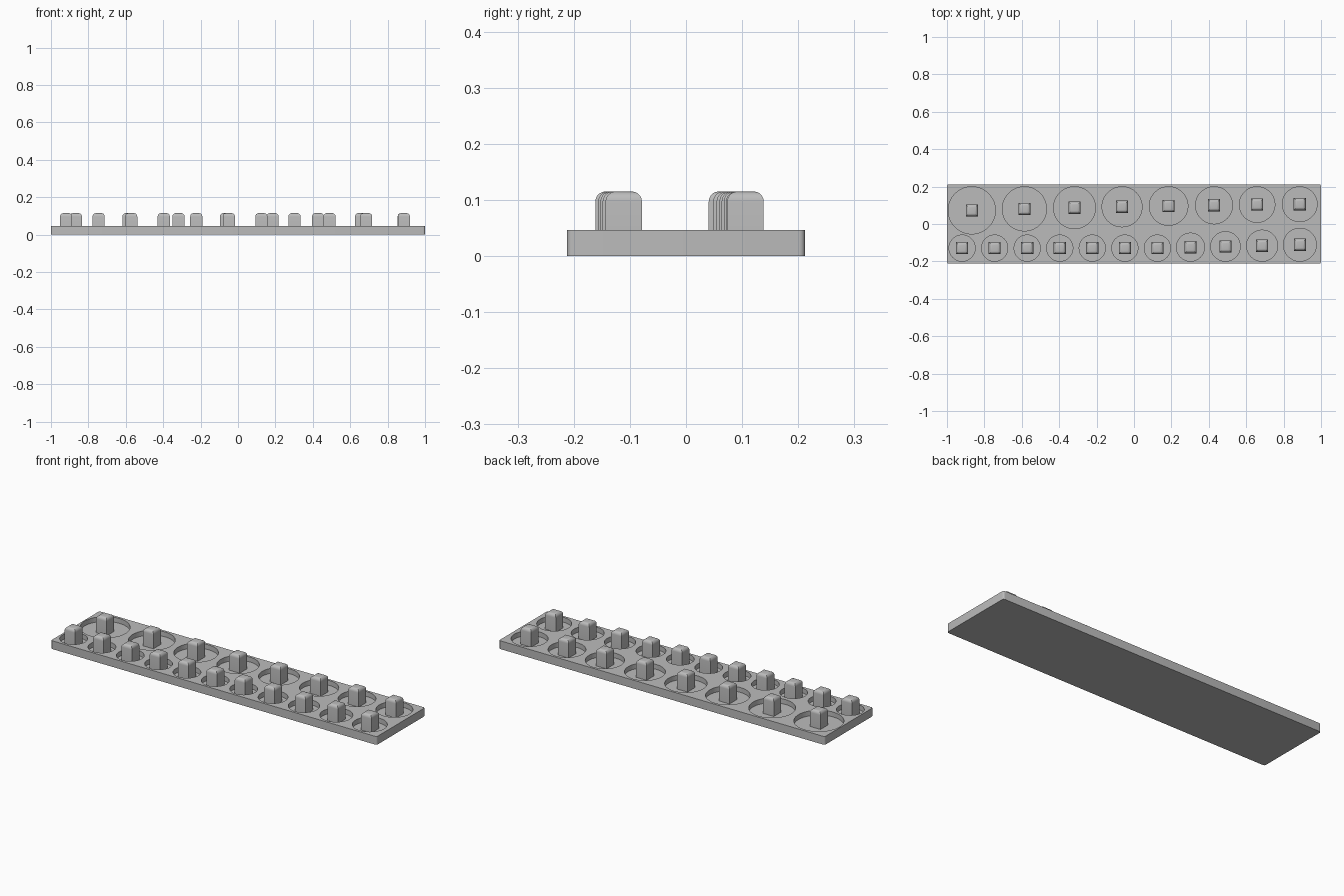
import bpy
import bmesh
import math
from mathutils import Matrix, Vector

default = bpy.data.objects.get("Cube")
if default:
    bpy.data.objects.remove(default, do_unlink=True)

HALF_DEPTH = 0.212     # tray half size in y
TRAY_TOP = 0.046
FLOOR = 0.019          # bottom of the round pockets
POST_TOP = 0.115
POST_WIDTH = 0.065
RIM = 0.199            # outer tangent line of every pocket

# (x, pocket radius) along each row
BACK_ROW = [(-0.867, 0.126), (-0.586, 0.118), (-0.318, 0.112), (-0.064, 0.107),
            (0.185, 0.103), (0.428, 0.099), (0.658, 0.095), (0.886, 0.093)]
FRONT_ROW = [(-0.919 + 0.174 * i, 0.07) for i in range(7)]
FRONT_ROW += [(0.302, 0.075), (0.489, 0.079), (0.685, 0.083), (0.887, 0.088)]
SLOTS = [("back", x, RIM - r, r) for x, r in BACK_ROW]
SLOTS += [("front", x, r - RIM, r) for x, r in FRONT_ROW]

grey = bpy.data.materials.new("light grey plastic")
grey.use_nodes = True
grey.diffuse_color = (0.5, 0.5, 0.5, 1)
grey.node_tree.nodes["Principled BSDF"].inputs["Base Color"].default_value = (0.5, 0.5, 0.5, 1)


def make_object(name, bm):
    bmesh.ops.recalc_face_normals(bm, faces=bm.faces)
    mesh = bpy.data.meshes.new(name)
    bm.to_mesh(mesh)
    bm.free()
    mesh.materials.append(grey)
    obj = bpy.data.objects.new(name, mesh)
    bpy.context.collection.objects.link(obj)
    return obj


def box(size, z0, z1):
    bm = bmesh.new()
    matrix = Matrix.Translation((0, 0, (z0 + z1) / 2)) @ Matrix.Diagonal((*size, z1 - z0, 1))
    bmesh.ops.create_cube(bm, size=1, matrix=matrix)
    return bm


def round_edges(bm, test, radius, segments):
    edges = [e for e in bm.edges if test(*(v.co for v in e.verts))]
    bmesh.ops.bevel(bm, geom=edges, offset=radius, segments=segments,
                    profile=0.5, affect='EDGES')


def smooth(obj):
    bpy.ops.object.select_all(action='DESELECT')
    obj.select_set(True)
    bpy.context.view_layer.objects.active = obj
    bpy.ops.object.shade_smooth_by_angle(angle=math.radians(32))


# Tray slab with rounded vertical corners
bm = box((2, 2 * HALF_DEPTH), 0, TRAY_TOP)
round_edges(bm, lambda a, b: abs(a.z - b.z) > 0.01, 0.01, 5)
tray = make_object("tray", bm)

# Round pockets cut into the top
bm = bmesh.new()
for row, x, y, r in SLOTS:
    bmesh.ops.create_cone(bm, cap_ends=True, segments=64, radius1=r, radius2=r, depth=0.1,
                          matrix=Matrix.Translation((x, y, FLOOR + 0.05)))
cutter = make_object("pocket_cutter", bm)
cutter.hide_render = True
cut = tray.modifiers.new("pockets", 'BOOLEAN')
cut.operation = 'DIFFERENCE'
cut.solver = 'EXACT'
cut.object = cutter
bpy.context.view_layer.update()
graph = bpy.context.evaluated_depsgraph_get()
tray_mesh = bpy.data.meshes.new_from_object(tray.evaluated_get(graph))
tray.modifiers.clear()
tray.data = tray_mesh
bpy.data.objects.remove(cutter, do_unlink=True)
smooth(tray)

# Square post with a rounded top, shared by every pocket
bm = box((POST_WIDTH, POST_WIDTH), FLOOR - 0.004, POST_TOP)
round_edges(bm, lambda a, b: min(a.z, b.z) > POST_TOP - 0.001, 0.018, 5)
first = make_object("post", bm)
smooth(first)
for i, (row, x, y, r) in enumerate(SLOTS):
    post = first
    if i:
        post = bpy.data.objects.new("post", first.data)
        bpy.context.collection.objects.link(post)
    post.name = f"{row}_post_{i + 1}"
    post.location = Vector((x, y, 0))
